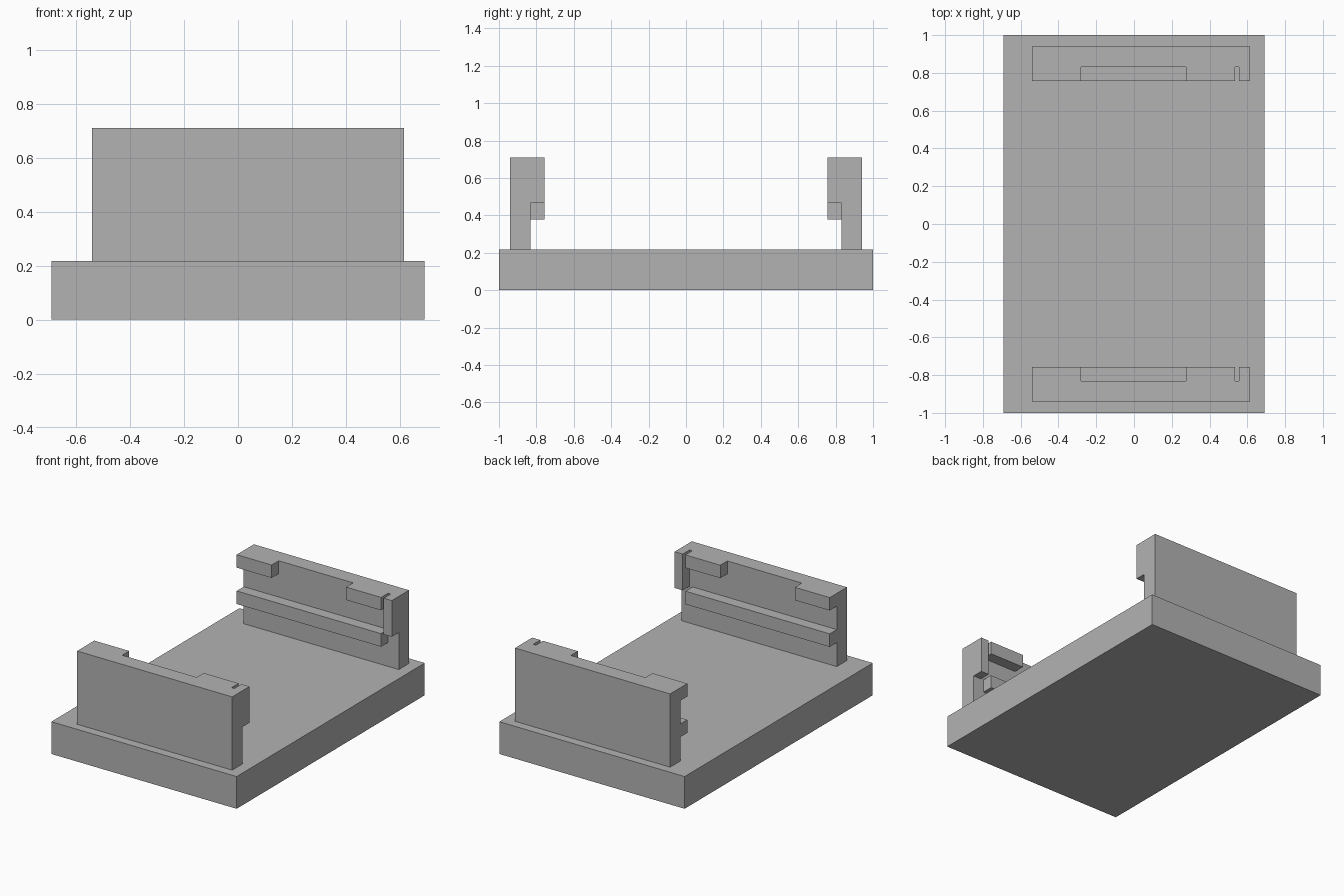
import bpy

if "Cube" in bpy.data.objects:
    bpy.data.objects.remove(bpy.data.objects["Cube"], do_unlink=True)

grey = bpy.data.materials.new("plain grey")
grey.use_nodes = True
colour = (0.45, 0.45, 0.45, 1)
grey.diffuse_color = colour
grey.node_tree.nodes["Principled BSDF"].inputs["Base Color"].default_value = colour


def box(name, x, y, z):
    """Box spanning the given (low, high) ranges."""
    spans = [sorted(r) for r in (x, y, z)]
    bpy.ops.mesh.primitive_cube_add(size=1)
    ob = bpy.context.object
    ob.name = ob.data.name = name
    for v in ob.data.vertices:
        v.co = [lo if c < 0 else hi for c, (lo, hi) in zip(v.co, spans)]
    ob.data.materials.append(grey)
    return ob


def cut(ob, x, y, z):
    """Subtract a box from an object."""
    cutter = box("cutter", x, y, z)
    cutter.hide_render = True
    mod = ob.modifiers.new("cut", "BOOLEAN")
    mod.operation, mod.solver, mod.object = "DIFFERENCE", "EXACT", cutter
    bpy.context.view_layer.objects.active = ob
    bpy.ops.object.modifier_apply(modifier=mod.name)
    bpy.data.objects.remove(cutter, do_unlink=True)


# Heights and lengths shared by the two end walls
FLOOR, RAIL_LOW, RAIL_TOP, TAB_LOW, TOP = 0.217, 0.378, 0.466, 0.623, 0.71
LEFT, RIGHT = -0.54, 0.615
SLOT, STOP = 0.535, 0.555

# Base slab
box("base_plate", (-0.69, 0.69), (-1, 1), (0, FLOOR))

# Facing end walls, each with a rail, two upper tabs and an end stop
for name, s in (("front_wall", -1), ("back_wall", 1)):
    wall = box(name, (LEFT, RIGHT), (0.757 * s, 0.94 * s), (FLOOR, TOP))
    inner = (0.7 * s, 0.832 * s)
    # Recess under the rail
    cut(wall, (-1, 1), inner, (0, RAIL_LOW))
    # Groove between rail and tabs
    cut(wall, (-1, SLOT + 0.01), inner, (RAIL_TOP, TAB_LOW))
    # Opening between the two tabs
    cut(wall, (-0.28, 0.275), inner, (TAB_LOW - 0.05, 1))
    # Narrow slot beside the end stop
    cut(wall, (SLOT, STOP), inner, (0.3, 1))
    # Clearance below the end stop
    cut(wall, (SLOT, 1), inner, (0.3, RAIL_TOP))
